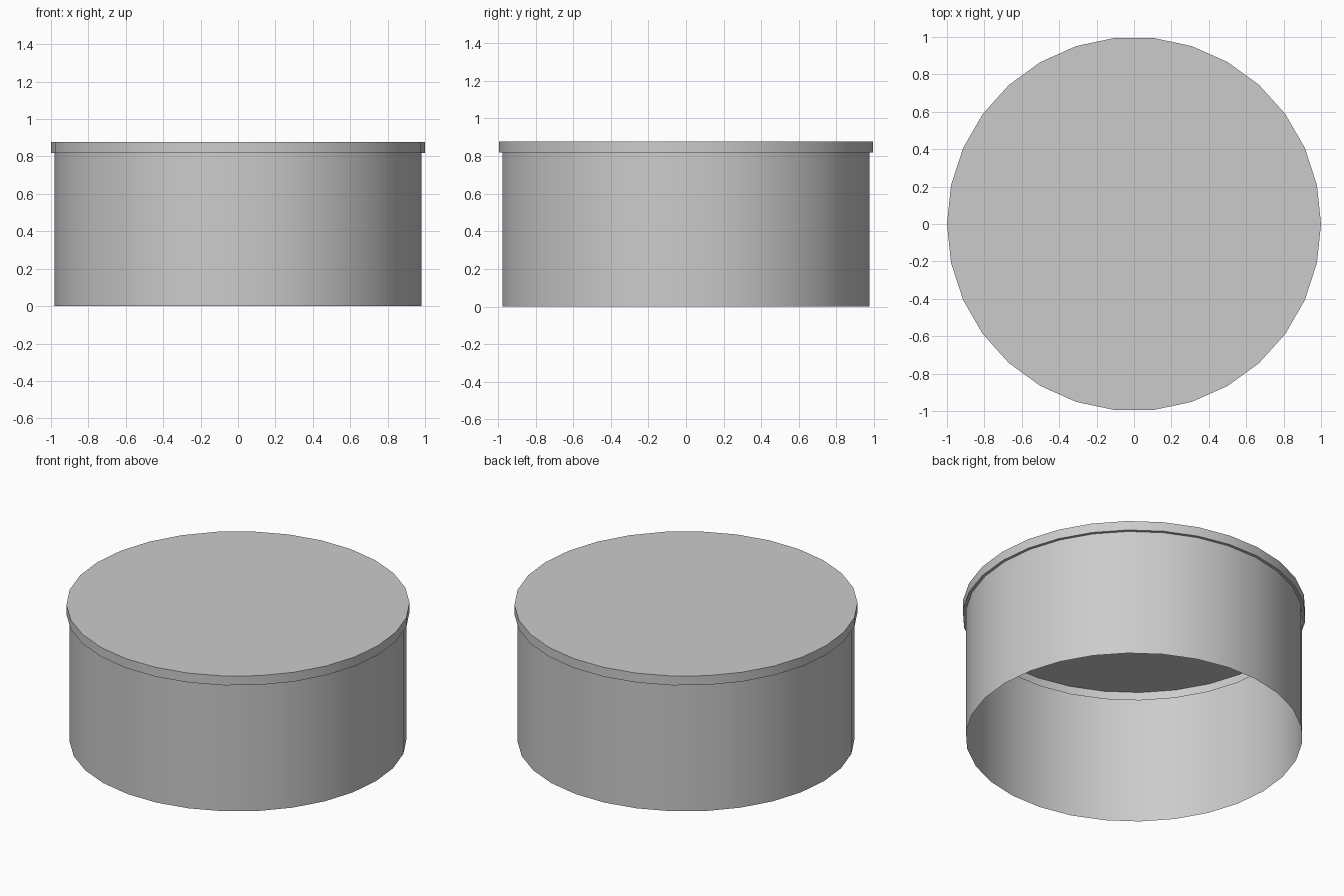
import bpy, bmesh
from math import cos, sin, pi, radians

if "Cube" in bpy.data.objects:
    bpy.data.objects.remove(bpy.data.objects["Cube"])

SIDES = 30

# Profile (radius, z): open bottom, thin wall, small ledge, raised lid rim
PROFILE = [(0.982, 0.0), (0.982, 0.818), (1.0, 0.818), (1.0, 0.878)]


def ring(bm, radius, z):
    return [bm.verts.new((radius * cos(2 * pi * i / SIDES),
                          radius * sin(2 * pi * i / SIDES), z))
            for i in range(SIDES)]


# Round cap: a single-skin shell closed by a flat lid
bm = bmesh.new()
rings = [ring(bm, r, z) for r, z in PROFILE]
for low, high in zip(rings, rings[1:]):
    for i in range(SIDES):
        j = (i + 1) % SIDES
        bm.faces.new((low[i], low[j], high[j], high[i]))
bm.faces.new(rings[-1])

mesh = bpy.data.meshes.new("round_cap")
bm.to_mesh(mesh)
bm.free()
cap = bpy.data.objects.new("round_cap", mesh)
bpy.context.collection.objects.link(cap)

# Smooth sides, sharp rim edges
bpy.context.view_layer.objects.active = cap
cap.select_set(True)
bpy.ops.object.shade_smooth_by_angle(angle=radians(30))
